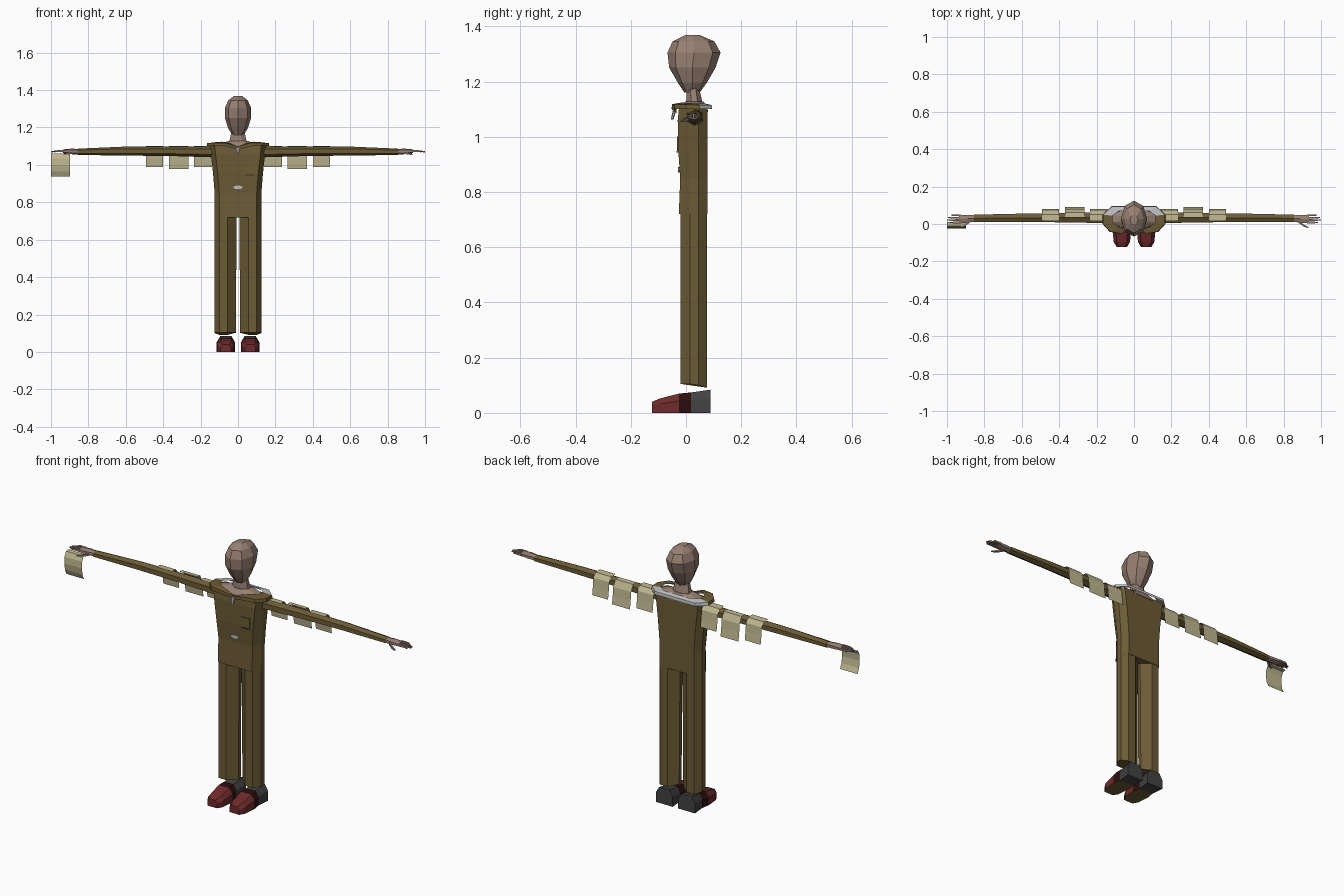
import bpy, bmesh, math


def material(name, col):
    m = bpy.data.materials.new(name)
    m.diffuse_color = (*col, 1)
    return m


OLIVE = material("olive cloth", (0.150, 0.106, 0.036))
SKIN = material("skin", (0.31, 0.215, 0.17))
RED = material("red leather", (0.16, 0.024, 0.025))
MAROON = material("dark maroon", (0.025, 0.004, 0.004))
CHARCOAL = material("charcoal heel", (0.055, 0.055, 0.055))
WHITE = material("pale grey lining", (0.52, 0.53, 0.54))
KHAKI = material("pale khaki", (0.52, 0.47, 0.28))
DARK = material("dark stitching", (0.035, 0.026, 0.012))


def loft(name, rings, mats, rule=None, cap=True, closed=True):
    """Skin a list of equal rings; rule(face) picks a material slot."""
    bm = bmesh.new()
    vs = [[bm.verts.new(p) for p in r] for r in rings]
    n = len(rings[0])
    for a, b in zip(vs, vs[1:]):
        for i in range(n if closed else n - 1):
            j = (i + 1) % n
            bm.faces.new((a[i], a[j], b[j], b[i]))
    if cap:
        bm.faces.new(vs[0][::-1])
        bm.faces.new(vs[-1])
    bmesh.ops.recalc_face_normals(bm, faces=bm.faces)
    if rule:
        for f in bm.faces:
            f.material_index = rule(f)
    me = bpy.data.meshes.new(name)
    bm.to_mesh(me)
    bm.free()
    for m in mats:
        me.materials.append(m)
    ob = bpy.data.objects.new(name, me)
    bpy.context.collection.objects.link(ob)
    return ob


def oval(n, rx, ry, cx=0, cy=0, turn=0.5):
    return [(cx + rx * math.cos((i + turn) * math.tau / n),
             cy + ry * math.sin((i + turn) * math.tau / n)) for i in range(n)]


def level(pts, z):
    return [(x, y, z) for x, y in pts]


# Head and neck
head = [(1.160, 0.022, 0.030, 0.028), (1.195, 0.023, 0.052, 0.052),
        (1.25, 0.023, 0.070, 0.084), (1.305, 0.029, 0.070, 0.096),
        (1.345, 0.027, 0.052, 0.076), (1.368, 0.024, 0.022, 0.026)]
loft("head", [level(oval(8, rx, ry, 0, cy, 0), z) for z, cy, rx, ry in head], [SKIN])
neck = [(1.10, 0.030, 0.060, 0.042), (1.125, 0.030, 0.050, 0.032), (1.185, 0.025, 0.036, 0.022)]
loft("neck", [level(oval(8, rx, ry, 0, cy), z) for z, cy, rx, ry in neck], [SKIN])
loft("bare_shoulders", [level(oval(8, 0.145, 0.058, 0, 0.027), 1.09),
                        level(oval(8, 0.138, 0.054, 0, 0.027), 1.105),
                        level(oval(8, 0.055, 0.036, 0, 0.03), 1.128)], [SKIN])

# Torso with bevelled corners
torso = []
for z, w, f in [(0.72, 0.125, -0.026), (0.85, 0.125, -0.021), (0.95, 0.133, -0.028),
                (1.06, 0.145, -0.030), (1.10, 0.150, -0.026)]:
    c = w - 0.025
    half = [(c, f), (w, 0.015), (w, 0.045), (c, 0.078)]
    torso.append(level(half + [(-x, y) for x, y in half[::-1]], z))
loft("torso", torso, [OLIVE])

# Collar: olive in front, pale lining behind
def collar_loop(half, zs):
    pts = [(x, y, z) for (x, y), z in zip(half, zs)]
    return pts + [(-x, y, z) for x, y, z in pts[::-1]]


outer = [(0.012, -0.035), (0.07, -0.052), (0.13, -0.042), (0.168, 0.0),
         (0.168, 0.05), (0.12, 0.095)]
inner = [(0.008, -0.028), (0.05, -0.026), (0.085, -0.014), (0.115, 0.01),
         (0.115, 0.045), (0.08, 0.07)]
loft("collar", [collar_loop(outer, (1.085, 1.10, 1.10, 1.10, 1.10, 1.10)),
                collar_loop([(x * .98, y * .98) for x, y in outer],
                            (1.10, 1.118, 1.118, 1.116, 1.115, 1.115)),
                collar_loop(inner, (1.10, 1.118, 1.124, 1.122, 1.12, 1.12))],
     [OLIVE, WHITE], lambda f: int(f.calc_center_median().y > 0.045), cap=False)

# Neckline knot, buckle and pocket
loft("neck_knot", [level(oval(6, 0.012, 0.006, 0, -0.042), 1.095),
                   level(oval(6, 0.006, 0.005, 0, -0.050), 1.062)], [WHITE])
loft("buckle", [[(x, y, z) for x, z in oval(10, 0.025, 0.010, 0, 0.88)]
                for y in (-0.029, -0.022)], [WHITE])


def plate(name, x0, x1, z0, z1, y, mat):
    loft(name, [[(x0, yy, z0), (x1, yy, z0), (x1, yy, z1), (x0, yy, z1)]
                for yy in (y, y + 0.006)], [mat])


plate("pocket", 0.04, 0.09, 0.945, 1.0, -0.033, OLIVE)
plate("pocket_seam", 0.04, 0.085, 0.943, 0.948, -0.034, DARK)


def panel(name, x0, x1, profile):
    loft(name, [[(x, y, z) for y, z in profile] for x in (x0, x1)], [KHAKI],
         cap=False, closed=False)


for s, side in ((1, "right"), (-1, "left")):
    # Trouser leg
    leg = [(0.125, 0.015), (0.10, -0.020), (0.055, -0.020), (0.007, 0.020),
           (0.007, 0.040), (0.055, 0.076), (0.10, 0.076), (0.125, 0.045)]
    bottom = [(s * max(x, 0.012), y, 0.105 - max(0, y - 0.03) * 0.3) for x, y in leg]
    loft(side + "_leg", [bottom, level([(s * x, y) for x, y in leg], 0.74)], [OLIVE])

    # Shoe: red toe, dark middle, charcoal heel
    rings = []
    for y, w, h in [(-0.123, 0.028, 0.040), (-0.095, 0.044, 0.052), (-0.025, 0.050, 0.070),
                    (0.018, 0.042, 0.074), (0.088, 0.049, 0.084)]:
        cx = s * 0.065
        rings.append([(cx - w, y, 0), (cx + w, y, 0), (cx + w, y, h * 0.62),
                      (cx + w * 0.62, y, h), (cx - w * 0.62, y, h), (cx - w, y, h * 0.62)])

    def shoe_rule(f):
        y = f.calc_center_median().y
        if f.normal.z < -0.9 and y < 0.0:
            return 3
        return 0 if y < -0.03 else 1 if y < 0.01 else 2
    loft(side + "_shoe", rings, [RED, MAROON, CHARCOAL, OLIVE], shoe_rule)

    # Sleeve and hand
    def along(sections, n=6):
        return [[(s * x, y, z) for y, z in oval(n, ry, rz, cy, cz)]
                for x, cy, cz, ry, rz in sections]
    loft(side + "_sleeve", along([(0.12, 0.033, 1.070, 0.034, 0.030),
                                  (0.35, 0.034, 1.073, 0.029, 0.026),
                                  (0.60, 0.033, 1.074, 0.026, 0.024),
                                  (0.855, 0.030, 1.070, 0.023, 0.017)]), [OLIVE])
    loft(side + "_hand", along([(0.84, 0.030, 1.070, 0.018, 0.015),
                                (0.89, 0.028, 1.072, 0.024, 0.015),
                                (0.935, 0.027, 1.073, 0.026, 0.010)]), [SKIN])
    for i, tip in enumerate((0.985, 1.0, 0.995, 0.975)):
        y = 0.008 + i * 0.013
        loft(f"{side}_finger_{i + 1}", along([(0.925, y, 1.074, 0.007, 0.008),
                                              (0.965, y, 1.074, 0.006, 0.007),
                                              (tip, y, 1.070, 0.004, 0.004)], 4), [SKIN])
    loft(side + "_thumb", along([(0.880, 0.012, 1.066, 0.010, 0.008),
                                 (0.910, -0.010, 1.060, 0.008, 0.007),
                                 (0.932, -0.018, 1.056, 0.004, 0.004)], 4), [SKIN])

    # Cloth panels draped behind the sleeve
    for i, (x0, x1, dy, dz) in enumerate([(0.14, 0.235, 0, 0), (0.265, 0.37, 0.010, -0.012),
                                          (0.40, 0.493, 0, 0)]):
        panel(f"{side}_sleeve_panel_{i + 1}", s * x0, s * x1,
              [(0.017 + dy * 2, 1.102), (0.052 + dy, 1.100), (0.070 + dy, 1.078 + dz),
               (0.074 + dy, 1.035 + dz), (0.080 + dy, 0.990 + dz)])

# Larger curved panel hanging from the left hand
panel("hand_panel", -1.0, -0.897, [(0.010, 1.062), (-0.010, 1.060), (-0.022, 1.035),
                                   (-0.024, 1.0), (-0.018, 0.965), (-0.006, 0.938)])
